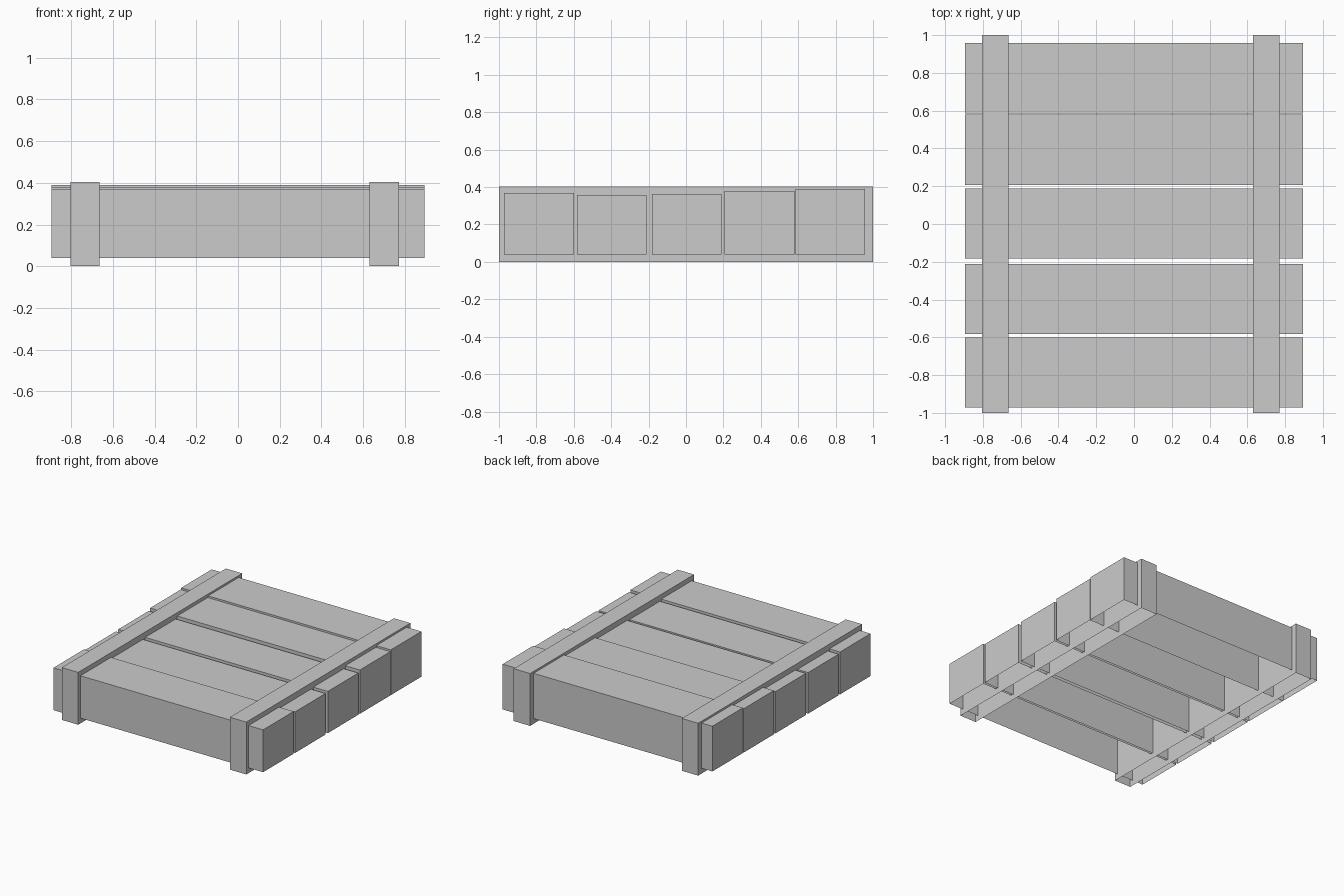
import bpy
import bmesh

if "Cube" in bpy.data.objects:
    bpy.data.objects.remove(bpy.data.objects["Cube"])


def open_box(name, x, y, z):
    """Box shell without a bottom face, given (min, max) per axis."""
    bm = bmesh.new()
    bmesh.ops.create_cube(bm, size=1.0)
    for v in bm.verts:
        v.co = [r[0] if c < 0 else r[1] for c, r in zip(v.co, (x, y, z))]
    bm.normal_update()
    bottom = [f for f in bm.faces if f.normal.z < -0.9]
    bmesh.ops.delete(bm, geom=bottom, context='FACES_ONLY')
    mesh = bpy.data.meshes.new(name)
    bm.to_mesh(mesh)
    bm.free()
    obj = bpy.data.objects.new(name, mesh)
    bpy.context.collection.objects.link(obj)
    return obj


# Planks running side to side, slightly uneven in spacing and height
planks = [(-0.972, 0.367), (-0.583, 0.357), (-0.183, 0.362),
          (0.207, 0.378), (0.585, 0.389)]
for i, (y0, top) in enumerate(planks):
    open_box(f"plank_{i + 1}", (-0.895, 0.895), (y0, y0 + 0.372), (0.04, top))

# Two cross battens wrapping over the planks
for side, x0 in (("left", -0.804), ("right", 0.631)):
    open_box(f"batten_{side}", (x0, x0 + 0.14), (-1.0, 1.0), (0.0, 0.404))
